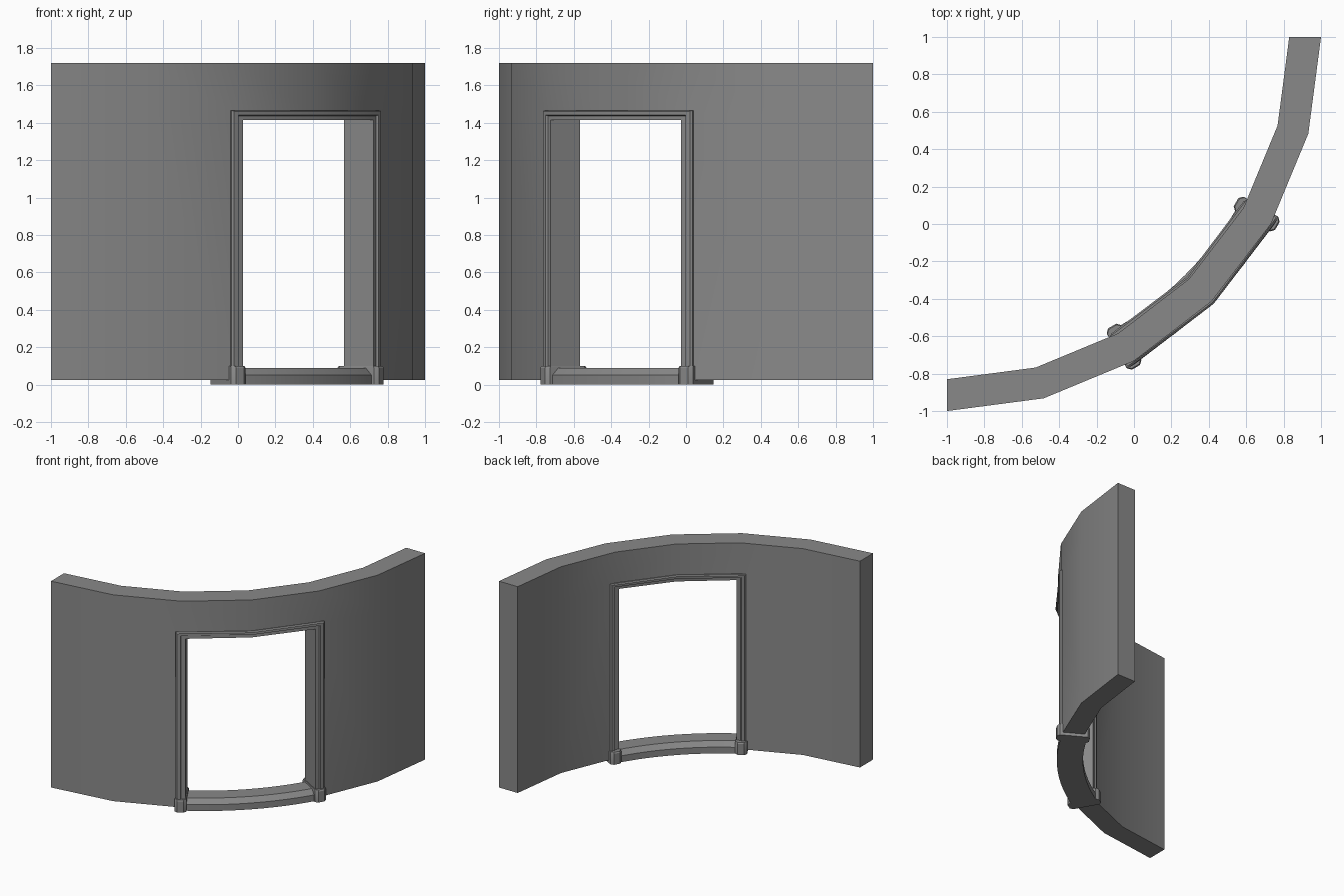
import bpy, bmesh
from math import sin, cos, radians
from mathutils import Vector

if "Cube" in bpy.data.objects:
    bpy.data.objects.remove(bpy.data.objects["Cube"])

stone = bpy.data.materials.new("grey stone")
stone.use_nodes = True
GREY = (0.25, 0.25, 0.25, 1)
stone.diffuse_color = GREY
stone.node_tree.nodes["Principled BSDF"].inputs["Base Color"].default_value = GREY


def polar(r, deg, z, t=0):
    """Point on the arc; t shifts it along the tangent away from the first end."""
    a = radians(deg)
    return Vector((-1 + r * cos(a) - t * sin(a), 1 - r * sin(a) - t * cos(a), z))


def finish(name, bm):
    bmesh.ops.remove_doubles(bm, verts=bm.verts, dist=0.0001)
    bmesh.ops.recalc_face_normals(bm, faces=bm.faces)
    mesh = bpy.data.meshes.new(name)
    bm.to_mesh(mesh)
    bm.free()
    mesh.materials.append(stone)
    obj = bpy.data.objects.new(name, mesh)
    bpy.context.collection.objects.link(obj)
    bpy.ops.object.select_all(action='DESELECT')
    obj.select_set(True)
    bpy.context.view_layer.objects.active = obj
    bpy.ops.object.shade_smooth_by_angle(angle=radians(30))
    return obj


def loft(name, rings):
    """Skin a list of equal closed rings and cap both ends."""
    bm = bmesh.new()
    rows = [[bm.verts.new(p) for p in ring] for ring in rings]
    n = len(rows[0])
    for a, b in zip(rows, rows[1:]):
        for i in range(n):
            j = (i + 1) % n
            bm.faces.new((a[i], a[j], b[j], b[i]))
    bm.faces.new(rows[0])
    bm.faces.new(rows[-1])
    return finish(name, bm)


# Curved wall: six straight bays, the two middle ones open below the lintel
INNER, OUTER, BAY = 1.83, 2.0, 15
levels = [0.025, 1.44, 1.72]
solid = {(i, j) for i in range(6) for j in range(2) if j == 1 or i not in (2, 3)}
bm = bmesh.new()


def wall_face(*corners):
    bm.faces.new([bm.verts.new(polar(r, i * BAY, levels[j])) for r, i, j in corners])


for i, j in solid:
    for r in (INNER, OUTER):
        wall_face((r, i, j), (r, i + 1, j), (r, i + 1, j + 1), (r, i, j + 1))
    for k, side in ((i, i - 1), (i + 1, i + 1)):
        if (side, j) not in solid:
            wall_face((INNER, k, j), (OUTER, k, j), (OUTER, k, j + 1), (INNER, k, j + 1))
    for k, side in ((j, j - 1), (j + 1, j + 1)):
        if (i, side) not in solid:
            wall_face((INNER, i, k), (OUTER, i, k), (OUTER, i + 1, k), (INNER, i + 1, k))
finish("curved_wall", bm)

# Door frame: one moulded profile (radius, outward offset) swept up, over and down
half = [(1.985, 1), (2.008, 1), (2.017, 0.7), (2.017, 0), (2.006, -0.15), (2.006, -1)]
profile = half + [(INNER + OUTER - r, w) for r, w in reversed(half)]
TOP = 1.441
# (angle, height, sideways offset, upward offset)
stations = [(30, 0.05, -1, 0), (30, TOP, -1, 1), (45, TOP, 0, 1),
            (60, TOP, 1, 1), (60, 0.05, 1, 0)]
loft("door_frame", [
    [polar(r, deg, z + up * w * 0.026, side * (0.008 + w * 0.036)) for r, w in profile]
    for deg, z, side, up in stations])

# Sill: smooth arc with sloped edges
section = [(1.8, 0), (1.8, 0.052), (1.835, 0.09), (1.965, 0.09), (2.0, 0.052), (2.0, 0)]
loft("sill", [[polar(r, 30 + 2.5 * k, z) for r, z in section] for k in range(13)])

# Plinth blocks with chamfered corners under each jamb
W, C = 0.045, 0.02
R0, R1 = 1.78, 2.035
plan = [(R0, C - W), (R0 + C, -W), (R1 - C, -W), (R1, C - W),
        (R1, W - C), (R1 - C, W), (R0 + C, W), (R0, W - C)]
for name, deg, side in (("left_plinth", 30, -1), ("right_plinth", 60, 1)):
    mid = (R0 + R1) / 2
    loft(name, [[polar(mid + (r - mid) * s, deg, z, side * 0.008 + t * s) for r, t in plan]
                for z, s in ((0, 1), (0.09, 1), (0.1, 0.95))])
